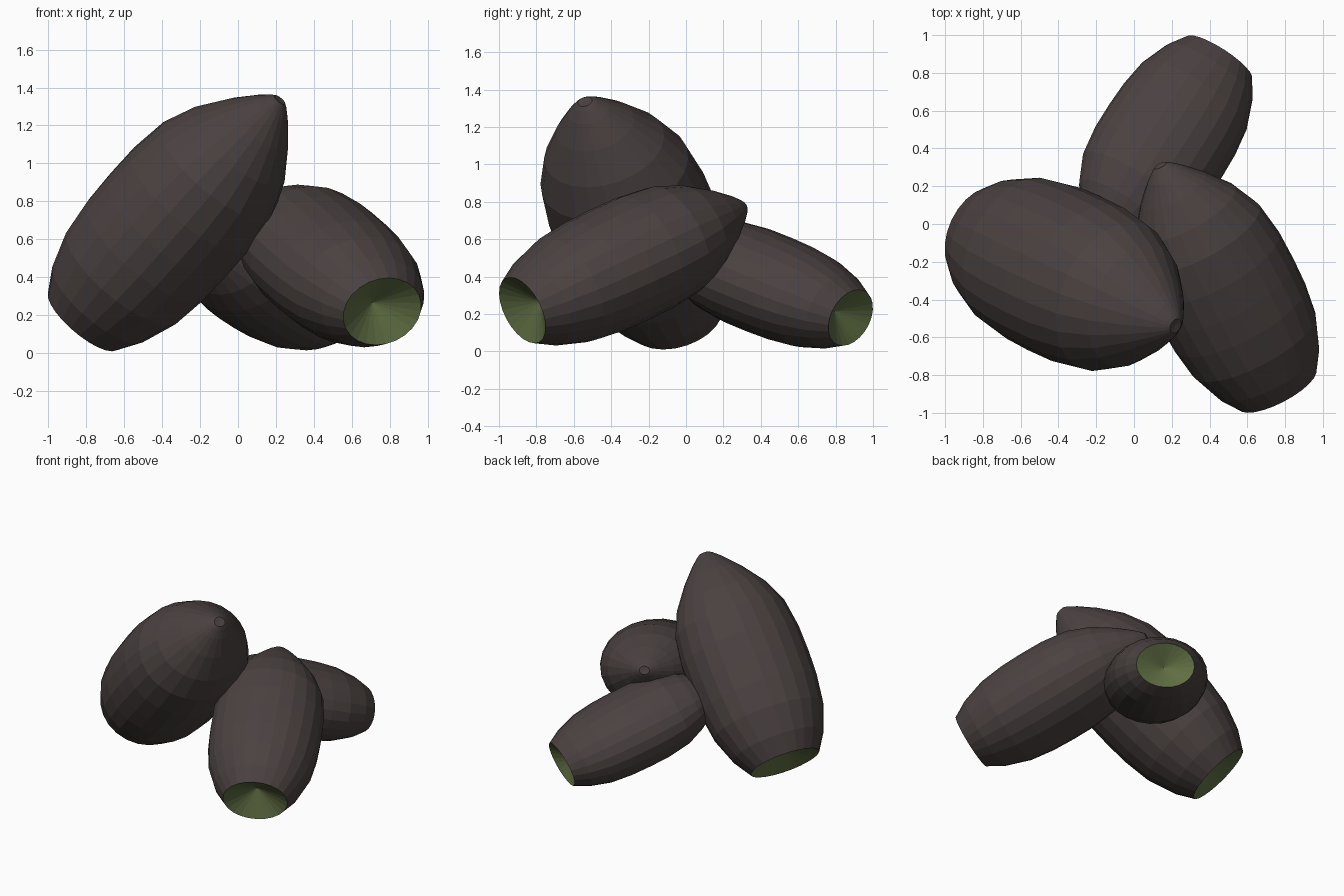
import bpy, bmesh, math
from mathutils import Vector

if "Cube" in bpy.data.objects:
    bpy.data.objects.remove(bpy.data.objects["Cube"])

SEGMENTS = 24
# pod profile: (fraction of length from cut base, fraction of widest radius)
PROFILE = [(0, .58), (.08, .765), (.2, .925), (.32, .985), (.43, 1), (.55, .995),
           (.68, .93), (.79, .755), (.89, .49), (.96, .26), (.99, .14), (1.0, .09)]
BASE_DEPTH = .085


def material(name, color):
    m = bpy.data.materials.new(name)
    m.diffuse_color = (*color, 1)
    m.use_nodes = True
    m.node_tree.nodes["Principled BSDF"].inputs["Base Color"].default_value = m.diffuse_color
    return m


husk = material("dark_husk", (.07, .054, .053))
flesh = material("green_flesh", (.115, .155, .055))


def pod(name, base, tip, width, thick):
    base, tip = Vector(base), Vector(tip)
    axis = tip - base
    side = axis.cross(Vector((0, 0, 1))).normalized()
    up = side.cross(axis).normalized()
    bm = bmesh.new()

    # lofted elliptical rings along the axis
    rings = []
    for t, r in PROFILE:
        ring = []
        for i in range(SEGMENTS):
            a = 2 * math.pi * i / SEGMENTS
            ring.append(bm.verts.new(base + axis * t + side * (width * r * math.cos(a))
                                     + up * (thick * r * math.sin(a))))
        rings.append(ring)
    for lower, upper in zip(rings, rings[1:]):
        for i in range(SEGMENTS):
            j = (i + 1) % SEGMENTS
            bm.faces.new((lower[i], lower[j], upper[j], upper[i]))

    # small tip cap and hollow green base
    for ring, t, mat in ((rings[-1], .997, 0), (rings[0], BASE_DEPTH, 1)):
        center = bm.verts.new(base + axis * t)
        for i in range(SEGMENTS):
            f = bm.faces.new((ring[i], ring[(i + 1) % SEGMENTS], center))
            f.material_index = mat
    bmesh.ops.recalc_face_normals(bm, faces=bm.faces)

    mesh = bpy.data.meshes.new(name)
    bm.to_mesh(mesh)
    bm.free()
    mesh.materials.append(husk)
    mesh.materials.append(flesh)
    bpy.context.collection.objects.link(bpy.data.objects.new(name, mesh))


# leaning pod on top, front pod, back pod
pod("leaning_pod", (-.815, -.05, .175), (.22, -.54, 1.335), .45, .405)
pod("front_pod", (.76, -.875, .22), (.14, .31, .775), .395, .33)
pod("back_pod", (.45, .88, .18), (-.20, -.13, .59), .355, .273)
